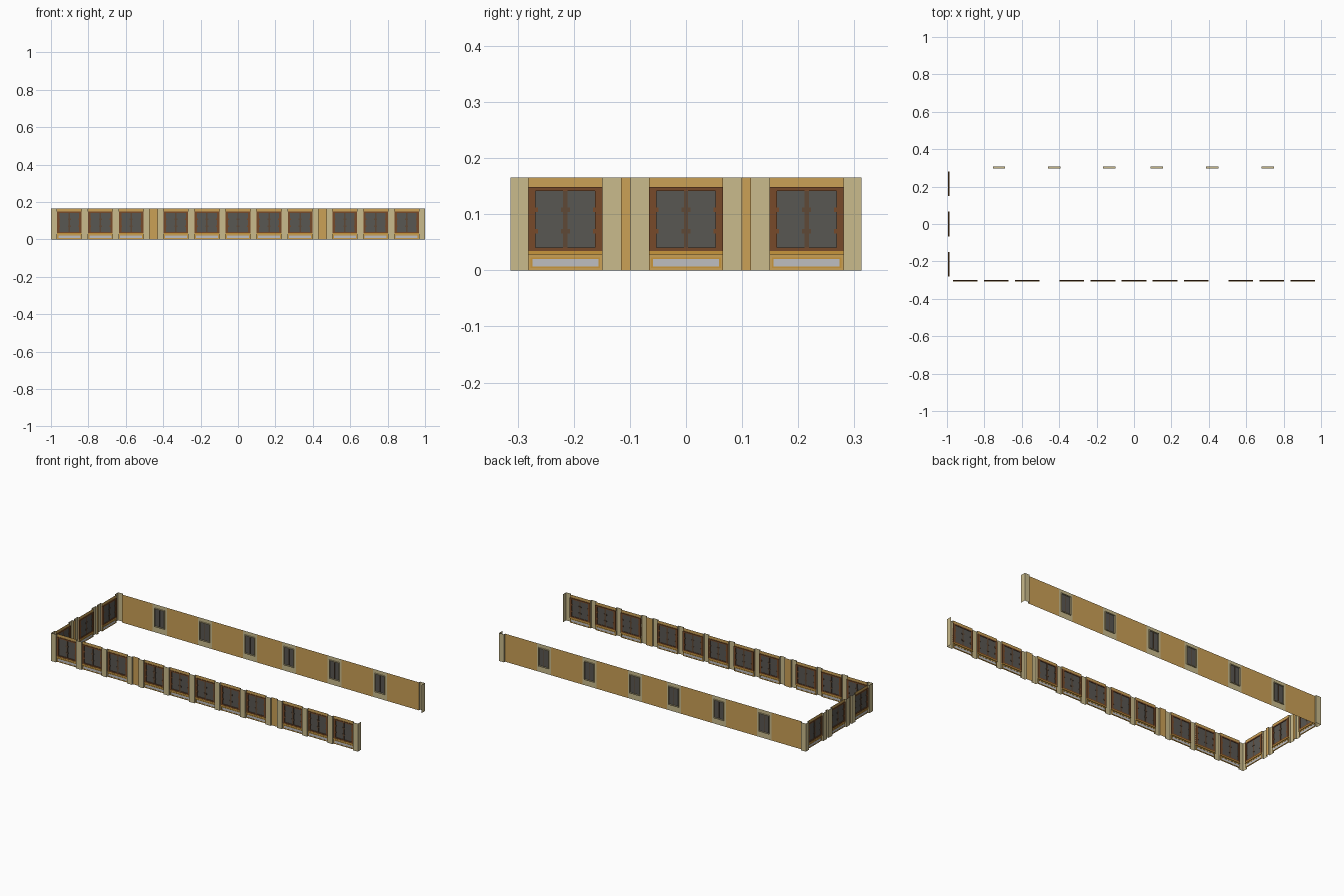
import bpy, bmesh

if "Cube" in bpy.data.objects:
    bpy.data.objects.remove(bpy.data.objects["Cube"])

H, D = 0.165, 0.010           # wall height, depth of the wall plane behind the pier faces
HW = 0.066                    # half width of a large window bay
SILL, HEAD = 0.034, 0.148     # window bottom and top


def srgb(h):
    c = [int(h[i:i + 2], 16) / 255 for i in (0, 2, 4)]
    return [x / 12.92 if x <= 0.04045 else ((x + 0.055) / 1.055) ** 2.4 for x in c] + [1]


def material(name, h):
    m = bpy.data.materials.new(name)
    m.diffuse_color = srgb(h)
    m.use_nodes = True
    m.node_tree.nodes["Principled BSDF"].inputs["Base Color"].default_value = m.diffuse_color
    return m


OCHRE = material("ochre wall", "CBA156")
GOLD = material("gold trim", "C8963C")
STONE = material("pale stone", "CABB8C")
BROWN = material("brown wood", "774A29")
DARK = material("dark wood", "5E4836")
GLASS = material("dark glass", "595752")
GREY = material("light grey panel", "BFBFC1")

# wall frames: (along, depth inward, height) to world
WALLS = {
    "front": lambda u, d, z: (u, -0.313 + d, z),
    "left": lambda u, d, z: (-1 + d, -u, z),
    "back": lambda u, d, z: (-u, 0.313 - d, z),
}


class Part:
    """Collects boxes and sheets of one colour on one wall."""

    def __init__(self, name, mat, wall="front"):
        self.name, self.mat, self.to = name, mat, WALLS[wall]
        self.bm = bmesh.new()

    def sheet(self, u0, u1, z0, z1, d):
        pts = [(u0, d, z0), (u1, d, z0), (u1, d, z1), (u0, d, z1)]
        self.bm.faces.new([self.bm.verts.new(self.to(*p)) for p in pts])

    def box(self, u0, u1, d0, d1, z0, z1):
        v = [self.bm.verts.new(self.to(u, d, z)) for z in (z0, z1)
             for u, d in ((u0, d0), (u1, d0), (u1, d1), (u0, d1))]
        for f in ((3, 2, 1, 0), (4, 5, 6, 7), (0, 1, 5, 4), (1, 2, 6, 5), (2, 3, 7, 6), (3, 0, 4, 7)):
            self.bm.faces.new([v[i] for i in f])

    def border(self, u0, u1, z0, z1, d0, d1, side, cap):
        self.box(u0, u0 + side, d0, d1, z0, z1)
        self.box(u1 - side, u1, d0, d1, z0, z1)
        self.box(u0 + side, u1 - side, d0, d1, z0, z0 + cap)
        self.box(u0 + side, u1 - side, d0, d1, z1 - cap, z1)

    def strip(self, pts, world=False):
        """Vertical sheet following a plan outline."""
        f = (lambda x, y, z: (x, y, z)) if world else self.to
        rows = [[self.bm.verts.new(f(a, b, z)) for a, b in pts] for z in (0, H)]
        for i in range(len(pts) - 1):
            self.bm.faces.new((rows[0][i], rows[0][i + 1], rows[1][i + 1], rows[1][i]))

    def done(self):
        me = bpy.data.meshes.new(self.name)
        self.bm.to_mesh(me)
        self.bm.free()
        me.materials.append(self.mat)
        bpy.context.collection.objects.link(bpy.data.objects.new(self.name, me))


def window_wall(wall, centres, piers, gaps):
    def part(n, m):
        return Part(f"{wall}_{n}", m, wall)
    walls, trim, panels = part("wall", OCHRE), part("sills_and_trim", GOLD), part("base_panels", GREY)
    frames, bars, glass = part("window_frames", BROWN), part("window_bars", DARK), part("window_glass", GLASS)
    posts = part("piers", STONE)
    for c in centres:
        a, b = c - HW, c + HW
        walls.sheet(a, b, HEAD, H, D)                                  # lintel
        walls.sheet(a, b, 0, SILL, D)                                  # base
        trim.box(a, b, D - 0.004, D + 0.004, 0.028, SILL)              # sill
        trim.border(a + 0.004, b - 0.004, 0.004, 0.023, D - 0.002, D + 0.002, 0.003, 0.003)
        panels.box(a + 0.007, b - 0.007, D - 0.001, D + 0.001, 0.007, 0.020)
        glass.sheet(a, b, SILL, HEAD, D + 0.001)
        frames.border(a, b, SILL, HEAD, D - 0.003, D + 0.004, 0.013, 0.007)
        bars.box(c - 0.004, c + 0.004, D - 0.002, D + 0.003, SILL + 0.007, HEAD - 0.007)
        for z in (0.070, 0.108):                                       # small hinge and latch plates
            bars.box(c - 0.008, c + 0.008, D - 0.0025, D + 0.0035, z - 0.004, z + 0.004)
            for u in (a + 0.013, b - 0.017):
                frames.box(u, u + 0.004, D - 0.002, D + 0.003, z - 0.004, z + 0.004)
    for a, b in piers:
        posts.strip([(a, D), (a, 0), (b, 0), (b, D)])
    for a, b in gaps:
        walls.sheet(a, b, 0, H, D)
    for p in (walls, trim, panels, frames, bars, glass, posts):
        p.done()


def layout(groups):
    """Piers between neighbouring bays; wide intervals get two piers and a recessed strip."""
    piers, gaps = [], []
    flat = [c for g in groups for c in g]
    for c, n in zip(flat, flat[1:]):
        a, b = c + HW, n - HW
        if b - a < 0.05:
            piers.append((a, b))
        else:
            piers += [(a, a + 0.033), (b - 0.033, b)]
            gaps.append((a + 0.033, b - 0.033))
    return flat, piers, gaps


# front and left walls
outer = [0.571, 0.736, 0.902]
window_wall("front", *layout([[-c for c in outer[::-1]], [-0.332, -0.166, 0, 0.166, 0.332], outer]))
window_wall("left", *layout([[-0.215], [0], [0.215]]))

# corner piers: two wrapped corners and two open ends
e, w = 0.968, 0.281
corners = Part("corner_piers", STONE)
for s in (-1, 1):
    left = [(-e, s * 0.303), (-e, s * 0.313), (-1, s * 0.313), (-1, s * w), (-0.99, s * w)]
    right = [(1, s * w), (1, s * 0.313), (e, s * 0.313), (e, s * 0.303)]
    for pts in (left, right):
        corners.strip(pts if s > 0 else pts[::-1], world=True)
corners.done()

# back wall: plain, with six narrow windows in stone strips
bwall = Part("back_wall", OCHRE, "back")
strips = Part("back_window_strips", STONE, "back")
reveals = Part("back_window_surrounds", STONE, "back")
bglass = Part("back_window_glass", GLASS, "back")
bbars = Part("back_window_bars", DARK, "back")
last, d = -e, D + 0.001
for c in sorted(-x for x in (-0.722, -0.427, -0.132, 0.122, 0.418, 0.715)):
    a, b, i, j = c - 0.046, c + 0.046, c - 0.033, c + 0.033
    bwall.sheet(last, a, 0, H, d)
    last = b
    strips.sheet(a, i, 0, H, d)
    strips.sheet(j, b, 0, H, d)
    strips.sheet(i, j, 0, SILL, d)
    strips.sheet(i, j, HEAD - 0.004, H, d)
    reveals.border(i, j, SILL, HEAD - 0.004, d - 0.006, d + 0.006, 0.003, 0.004)
    bglass.sheet(i, j, SILL, HEAD - 0.004, d)
    bbars.box(c - 0.0015, c + 0.0015, d - 0.002, d + 0.002, SILL + 0.004, HEAD - 0.008)
bwall.sheet(last, e, 0, H, d)
for p in (bwall, strips, reveals, bglass, bbars):
    p.done()
